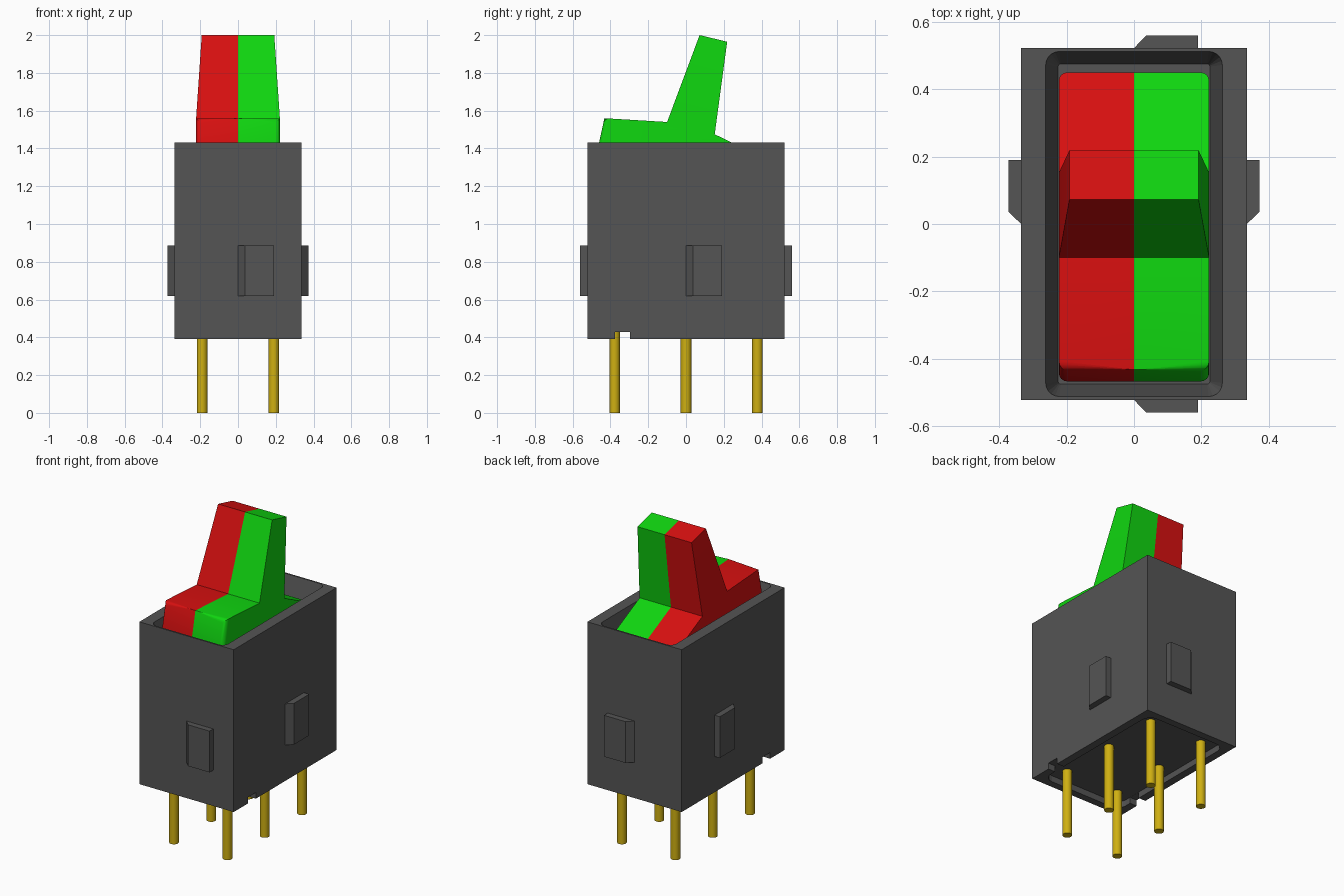
import bpy, bmesh, math
from mathutils import Vector

cube = bpy.data.objects.get("Cube")
if cube:
    bpy.data.objects.remove(cube, do_unlink=True)


def material(name, rgb):
    m = bpy.data.materials.new(name)
    m.use_nodes = True
    m.diffuse_color = (*rgb, 1)
    m.node_tree.nodes["Principled BSDF"].inputs["Base Color"].default_value = (*rgb, 1)
    return m


GREY = material("dark_grey_plastic", (0.09, 0.09, 0.09))
RED = material("red_plastic", (0.68, 0.005, 0.005))
GREEN = material("green_plastic", (0.005, 0.67, 0.005))
GOLD = material("gold_metal", (0.62, 0.43, 0.006))


def finish(name, bm, mats, smooth=False):
    bmesh.ops.recalc_face_normals(bm, faces=bm.faces)
    me = bpy.data.meshes.new(name)
    bm.to_mesh(me)
    bm.free()
    for m in mats:
        me.materials.append(m)
    ob = bpy.data.objects.new(name, me)
    bpy.context.collection.objects.link(ob)
    if smooth:
        bpy.ops.object.select_all(action="DESELECT")
        ob.select_set(True)
        bpy.context.view_layer.objects.active = ob
        bpy.ops.object.shade_smooth_by_angle(angle=math.radians(30))
    return ob


def loft(name, sections, mats):
    """Skin closed loops of equal length and cap both ends."""
    bm = bmesh.new()
    loops = [[bm.verts.new(p) for p in s] for s in sections]
    n = len(loops[0])
    for a, b in zip(loops, loops[1:]):
        for i in range(n):
            j = (i + 1) % n
            bm.faces.new((a[i], a[j], b[j], b[i]))
    bm.faces.new(loops[0])
    bm.faces.new(loops[-1])
    return finish(name, bm, mats)


def rounded_rect(hx, hy, r, z, seg=5):
    pts = []
    for k, (sx, sy) in enumerate([(1, 1), (-1, 1), (-1, -1), (1, -1)]):
        for i in range(seg + 1):
            a = math.pi / 2 * (k + i / seg)
            pts.append((sx * (hx - r) + r * math.cos(a), sy * (hy - r) + r * math.sin(a), z))
    return pts


def box(name, lo, hi, mats):
    rect = [(lo[0], lo[1]), (hi[0], lo[1]), (hi[0], hi[1]), (lo[0], hi[1])]
    return loft(name, [[(x, y, z) for x, y in rect] for z in (lo[2], hi[2])], mats)


# Housing with a tapered rocker well, a shallow base recess and two side notches
HX, HY, Z0, Z1 = 0.335, 0.522, 0.39, 1.432
housing = box("housing", (-HX, -HY, Z0), (HX, HY, Z1), [GREY])
cutters = [
    loft("well_cutter", [rounded_rect(0.225, 0.475, 0.008, 1.28),
                         rounded_rect(0.262, 0.512, 0.04, Z1),
                         rounded_rect(0.262, 0.512, 0.04, 1.5)], [GREY]),
    loft("recess_cutter", [rounded_rect(0.285, 0.475, 0.06, z) for z in (0.3, 0.43)], [GREY]),
    box("notch_cutter", (-0.5, -0.375, 0.3), (0.5, -0.297, 0.4295), [GREY]),
]
bpy.context.view_layer.objects.active = housing
for c in cutters:
    c.hide_render = True
    mod = housing.modifiers.new(c.name, "BOOLEAN")
    mod.operation = "DIFFERENCE"
    mod.solver = "EXACT"
    mod.object = c
    bpy.ops.object.modifier_apply(modifier=mod.name)
for c in cutters:
    bpy.data.objects.remove(c, do_unlink=True)

# Snap-in clips: wedge-ended plates, one on each wall
clip_profile = [(0, -0.01), (0, 0), (0.037, 0.038), (0.19, 0.038), (0.19, -0.01)]
walls = {
    "front_clip": lambda u, d: (u, -HY - d),
    "back_clip": lambda u, d: (u, HY + d),
    "left_clip": lambda u, d: (HX + d, u),
    "right_clip": lambda u, d: (-HX - d, u),
}
for name, place in walls.items():
    loft(name, [[(*place(u, d), z) for u, d in clip_profile] for z in (0.62, 0.885)], [GREY])

# Terminal pins: two rows of three
for side, x in (("left", 0.19), ("right", -0.19)):
    for row, y in (("front", -0.378), ("middle", 0), ("back", 0.378)):
        bm = bmesh.new()
        bmesh.ops.create_cone(bm, cap_ends=True, segments=20, radius1=0.028, radius2=0.028, depth=0.44)
        bmesh.ops.translate(bm, verts=bm.verts, vec=Vector((x, y, 0.22)))
        finish(f"{side}_{row}_pin", bm, [GOLD], smooth=True)

# Rocker: side profile (y, z, half width) with a tapering lever, split into two colours
W, T = 0.223, 0.192
profile = [(-0.467, 1.275, W), (-0.467, 1.40, W), (-0.432, 1.56, W), (-0.10, 1.54, W),
           (0.072, 2.0, T), (0.218, 1.965, T), (0.152, 1.475, W), (0.45, 1.33, W), (0.45, 1.275, W)]
bm = bmesh.new()
cols = [[bm.verts.new((s * w, y, z)) for y, z, w in profile] for s in (-1, 0, 1)]
n = len(profile)
for a, b in zip(cols, cols[1:]):
    for i in range(n):
        j = (i + 1) % n
        bm.faces.new((a[i], a[j], b[j], b[i]))
for c in (cols[0], cols[2]):
    bm.faces.new([c[i] for i in (0, 1, 2, 3, 6, 7, 8)])
    bm.faces.new([c[i] for i in (3, 4, 5, 6)])
# Round the front top edge and the upright corners
edges = [bm.edges.get((cols[k][2], cols[k + 1][2])) for k in (0, 1)]
for c in (cols[0], cols[2]):
    edges += [bm.edges.get((c[i], c[i + 1])) for i in (0, 1, 7)]
bmesh.ops.bevel(bm, geom=edges, offset=0.025, offset_type="OFFSET", segments=4,
                profile=0.5, affect="EDGES", clamp_overlap=True)
for f in bm.faces:
    f.material_index = 0 if f.calc_center_median().x < 0 else 1
finish("rocker", bm, [RED, GREEN], smooth=True)
